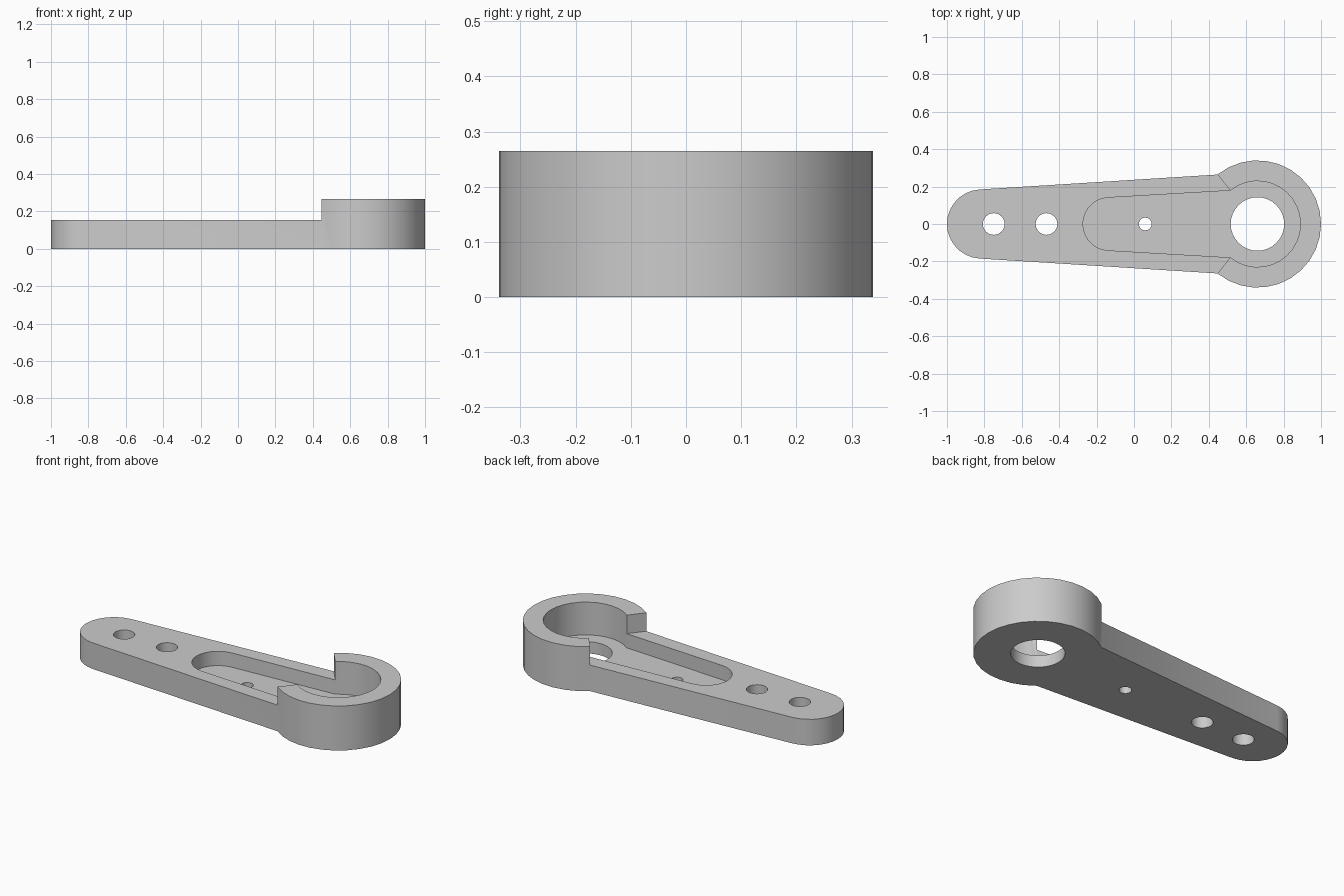
import bpy, bmesh
from math import sin, cos, radians, pi

cube = bpy.data.objects.get("Cube")
if cube:
    bpy.data.objects.remove(cube)

HUB_X, GAP = 0.66, 129          # hub centre and half-angle of the closed wall
ARM_TOP, HUB_TOP, FLOOR = 0.155, 0.265, 0.07

grey = bpy.data.materials.new("plain grey")
grey.use_nodes = True
grey.diffuse_color = (0.6, 0.6, 0.6, 1)
grey.node_tree.nodes["Principled BSDF"].inputs["Base Color"].default_value = (0.6, 0.6, 0.6, 1)


def arc(cx, r, start, end, steps):
    """Points along an arc centred on the x axis."""
    angles = [radians(start + (end - start) * i / steps) for i in range(steps + 1)]
    return [(cx + r * cos(a), r * sin(a)) for a in angles]


def keyhole(hub_r, cap_x, cap_r):
    """Outline of a round hub joined to a tapering arm with a round end."""
    return arc(HUB_X, hub_r, -GAP, GAP, 22) + arc(cap_x, cap_r, 93.5, 266.5, 14)


def prism(name, outline, z0, z1):
    """Extrude a closed outline between two heights."""
    bm = bmesh.new()
    base = bm.faces.new([bm.verts.new((x, y, z0)) for x, y in outline])
    top = bmesh.ops.extrude_face_region(bm, geom=[base])["geom"]
    bmesh.ops.translate(bm, vec=(0, 0, z1 - z0),
                        verts=[g for g in top if isinstance(g, bmesh.types.BMVert)])
    bmesh.ops.recalc_face_normals(bm, faces=bm.faces)
    mesh = bpy.data.meshes.new(name)
    bm.to_mesh(mesh)
    bm.free()
    mesh.materials.append(grey)
    obj = bpy.data.objects.new(name, mesh)
    bpy.context.collection.objects.link(obj)
    return obj


# Lever body at full hub height
lever = prism("lever_arm", keyhole(0.34, -0.815, 0.185), 0, HUB_TOP)

# Space above the arm, bounded by the two radial ends of the hub wall
dx, dy = cos(radians(GAP)), sin(radians(GAP))
wedge = [(HUB_X, 0), (HUB_X + dx, dy), (-1.3, dy), (-1.3, -dy), (HUB_X + dx, -dy)]
cutters = [prism("arm_clearance", wedge, ARM_TOP, 0.5)]

# Recess running through the arm into the hub
cutters.append(prism("recess", keyhole(0.23, -0.132, 0.141), FLOOR, 0.6))

# Shaft hole, screw hole and two mounting holes
for name, x, r, sides in [("shaft_hole", HUB_X, 0.143, 32), ("screw_hole", 0.06, 0.034, 20),
                          ("inner_mount_hole", -0.468, 0.058, 24),
                          ("outer_mount_hole", -0.75, 0.058, 24)]:
    circle = arc(x, r, 0, 360, sides)[:-1]
    cutters.append(prism(name, circle, -0.1, 0.55))

bpy.context.view_layer.objects.active = lever
for cutter in cutters:
    mod = lever.modifiers.new(cutter.name, "BOOLEAN")
    mod.operation, mod.solver, mod.object = "DIFFERENCE", "EXACT", cutter
    bpy.ops.object.modifier_apply(modifier=mod.name)
    bpy.data.objects.remove(cutter)

# Smooth curved walls, crisp rims
for obj in bpy.context.selected_objects:
    obj.select_set(False)
lever.select_set(True)
bpy.ops.object.shade_smooth_by_angle(angle=pi / 6)
